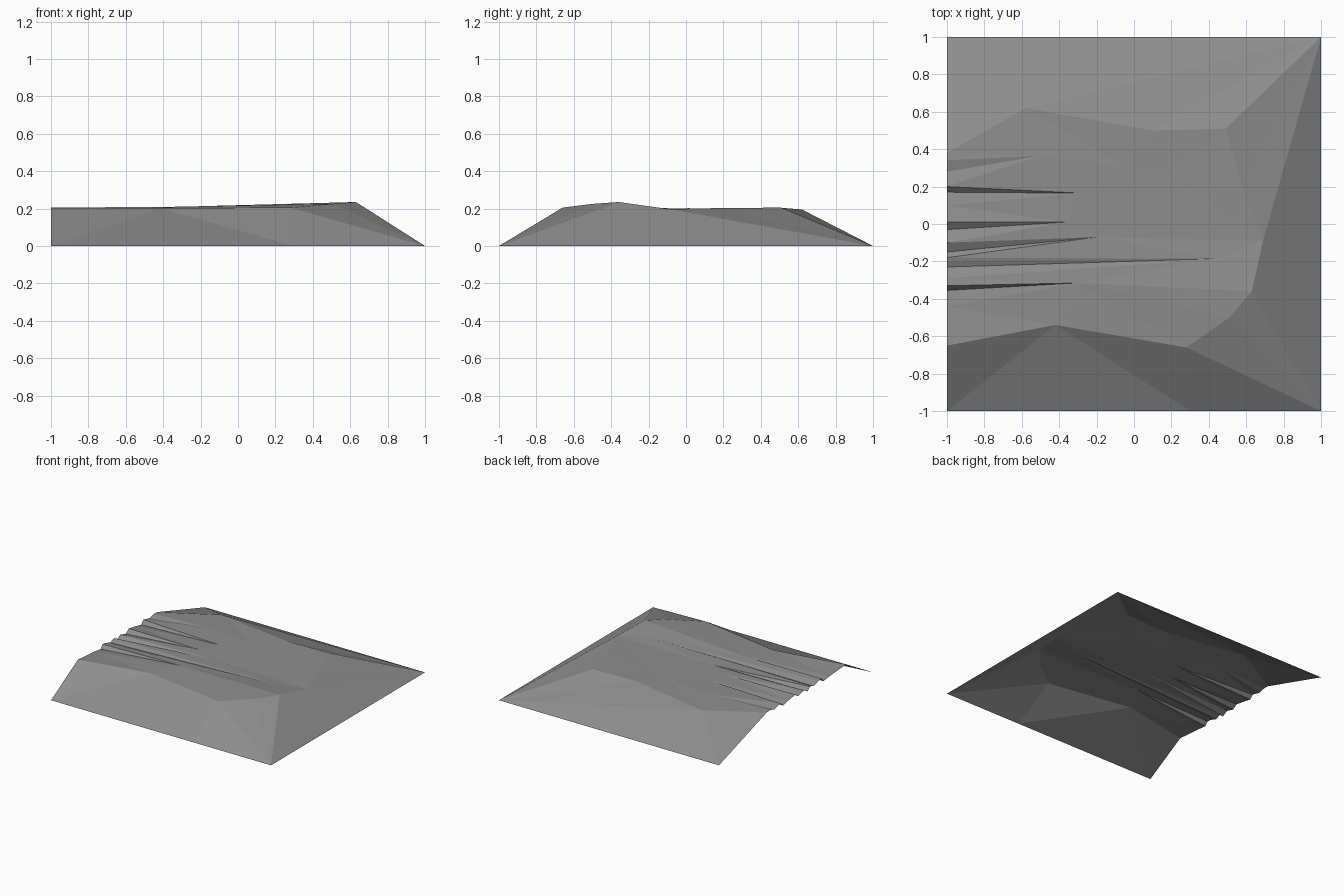
import bpy
from mathutils import Vector
from mathutils.geometry import delaunay_2d_cdt

cube = bpy.data.objects.get("Cube")
if cube:
    bpy.data.objects.remove(cube)

points, creases = [], []


def point(x, y, z):
    """Index of a surface point, shared when it already exists."""
    p = (x, y, z)
    if p not in points:
        points.append(p)
    return points.index(p)


def crease(*path):
    """Force fold lines along a path of points."""
    ids = [point(*p) for p in path]
    creases.extend(zip(ids, ids[1:]))


# Square foot of the slopes
front_left, front_right = (1, -1, 0), (-1, -1, 0)
back_left, back_right = (1, 1, 0), (-1, 1, 0)
front_foot = (0.3, -1, 0)
crease(front_right, front_foot, front_left, back_left, back_right)

# Plateau rim, from the open side around the front, left and back
rim = [(-1, -.65, .2), (-.42, -.54, .203), (.28, -.66, .205), (.51, -.5, .225),
       (.63, -.36, .235), (.69, -.09, .197), (.58, .19, .203), (.49, .51, .205),
       (.1, .5, .205), (-.58, .62, .195), (-1, .38, .197)]
crease(*rim)

# Slope folds from the rim down to the foot
for corner, ids in ((front_right, (1,)), (front_foot, (1, 2)),
                    (front_left, (2, 3, 4, 5)), (back_left, (5, 6, 7, 8, 9)),
                    (back_right, (9,))):
    for i in ids:
        crease(corner, rim[i])

# Eroded gullies: each tip fans out to (y, z) points on the open side
north, mid_north = (-.5, .365, .204), (-.28, .165, .2)
middle, mid_south = (-.36, .01, .2), (-.2, -.07, .2)
long_tip, south = (.45, -.185, .207), (-.3, -.315, .21)
gullies = [
    (north, [(.34, .2), (.28, .186)]),
    (mid_north, [(.2, .203), (.17, .174), (.1, .188)]),
    (middle, [(.01, .203), (-.03, .175), (-.1, .195)]),
    (mid_south, [(-.1, .195), (-.15, .168)]),
    (long_tip, [(-.18, .197), (-.2, .192), (-.23, .18), (-.29, .2)]),
    (south, [(-.33, .205), (-.355, .174), (-.44, .184)]),
]
for tip, ends in gullies:
    for y, z in ends:
        crease(tip, (-1, y, z))

# Folds across the plateau
crease(north, (-.05, .31, .2), (.17, .265, .2), rim[6])
crease(mid_south, rim[5])
crease(long_tip, rim[5])
crease(south, rim[4])
crease(south, rim[3])
crease(south, rim[1])

# Triangulate the plan and lift it to its heights
flat = [Vector(p[:2]) for p in points]
verts, _, faces, origin, _, _ = delaunay_2d_cdt(flat, creases, [], 0, 1e-5)
lifted = [(v.x, v.y, points[src[0]][2] if src else 0.2)
          for v, src in zip(verts, origin)]
mesh = bpy.data.meshes.new("rocky_plateau")
mesh.from_pydata(lifted, [], faces)
mesh.update()
plateau = bpy.data.objects.new("rocky_plateau", mesh)
bpy.context.collection.objects.link(plateau)

# Plain stone colour
stone = bpy.data.materials.new("stone_grey")
stone.use_nodes = True
grey = (0.27, 0.27, 0.27, 1)
stone.diffuse_color = grey
stone.node_tree.nodes["Principled BSDF"].inputs["Base Color"].default_value = grey
mesh.materials.append(stone)
